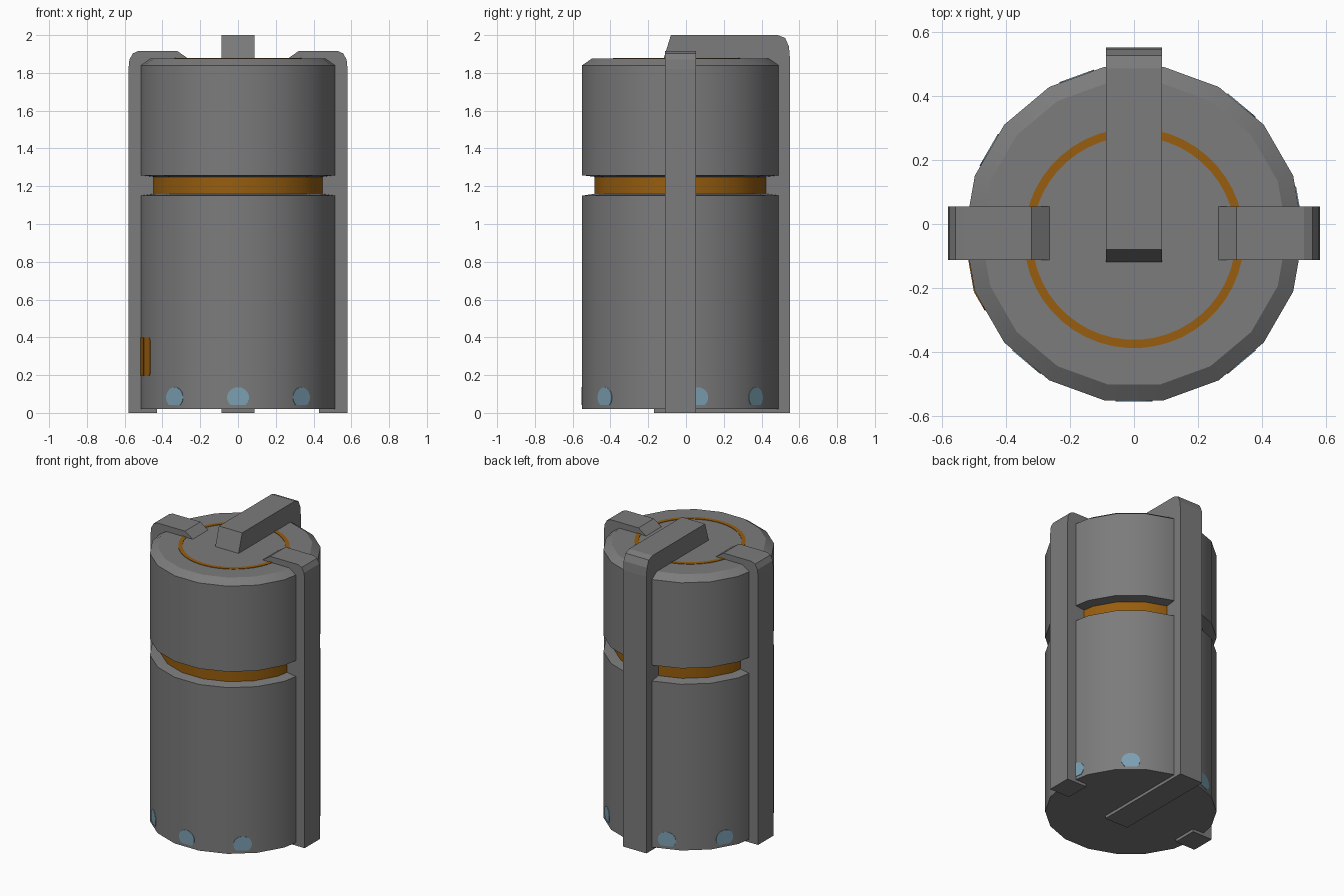
import bpy, bmesh, math

if "Cube" in bpy.data.objects:
    bpy.data.objects.remove(bpy.data.objects["Cube"])

CY = -0.03            # centre of the canister in y
R = 0.528             # canister corner radius
SIDES = 18


def material(name, rgb):
    m = bpy.data.materials.new(name)
    m.diffuse_color = (*rgb, 1)
    m.use_nodes = True
    m.node_tree.nodes["Principled BSDF"].inputs["Base Color"].default_value = m.diffuse_color
    return m


GREY = material("dull grey metal", (0.2, 0.2, 0.2))
ORANGE = material("burnt orange", (0.31, 0.11, 0.004))
BLUE = material("pale blue", (0.20, 0.35, 0.45))


def finish(name, bm, mats, smooth=False):
    bmesh.ops.recalc_face_normals(bm, faces=bm.faces)
    me = bpy.data.meshes.new(name)
    bm.to_mesh(me)
    bm.free()
    for m in mats:
        me.materials.append(m)
    ob = bpy.data.objects.new(name, me)
    bpy.context.collection.objects.link(ob)
    if smooth:
        bpy.context.view_layer.objects.active = ob
        ob.select_set(True)
        bpy.ops.object.shade_smooth_by_angle(angle=math.radians(32))
        ob.select_set(False)
    return ob


def ring(bm, r, z, n, cy):
    step = 2 * math.pi / n
    return [bm.verts.new((r * math.sin((i + .5) * step), cy - r * math.cos((i + .5) * step), z))
            for i in range(n)]


def bridge(bm, a, b):
    n = len(a)
    return [bm.faces.new((a[i], a[(i + 1) % n], b[(i + 1) % n], b[i])) for i in range(n)]


def extrude_profile(name, pts, place, lo, hi):
    """Solid from a side profile, placed by a function of (along, z, across)."""
    bm = bmesh.new()
    a = [bm.verts.new(place(p, z, lo)) for p, z in pts]
    b = [bm.verts.new(place(p, z, hi)) for p, z in pts]
    bridge(bm, a, b)
    bm.faces.new(a)
    bm.faces.new(b)
    return finish(name, bm, [GREY])


def facet_plate(name, angle, pts, mat):
    """Thin painted plate lying on the canister facet at an angle from the front."""
    a = math.radians(angle)
    d = R * math.cos(math.pi / SIDES)
    bm = bmesh.new()
    rows = []
    for off in (-0.002, 0.003):
        rows.append([bm.verts.new(((d + off) * math.sin(a) + u * math.cos(a),
                                   CY - (d + off) * math.cos(a) + u * math.sin(a), z))
                     for u, z in pts])
    bridge(bm, *rows)
    for r in rows:
        bm.faces.new(r)
    return finish(name, bm, [mat])


# Canister with an orange groove and chamfered top
bm = bmesh.new()
profile = [(R, .02), (R, 1.15), (.462, 1.16), (.462, 1.25), (R, 1.258), (R, 1.84), (.477, 1.875)]
rings = [ring(bm, r, z, SIDES, CY) for r, z in profile]
for k in range(len(rings) - 1):
    for f in bridge(bm, rings[k], rings[k + 1]):
        f.material_index = 1 if k == 2 else 0
bm.faces.new(rings[0])
bm.faces.new(rings[-1])
finish("canister", bm, [GREY, ORANGE], smooth=True)

# Thin orange circle on the lid
bm = bmesh.new()
loops = [ring(bm, r, z, 48, -.044) for r, z in
         [(.317, 1.873), (.343, 1.873), (.343, 1.878), (.317, 1.878)]]
for k in range(4):
    bridge(bm, loops[k], loops[(k + 1) % 4])
finish("lid_circle", bm, [ORANGE])

# Side clamps, mirrored
clamp = [(.43, 0), (.58, 0), (.58, 1.82), (.575, 1.87), (.557, 1.903), (.53, 1.915),
         (.32, 1.915), (.26, 1.873), (.26, 1.865), (.43, 1.82)]
for side, s in (("right", 1), ("left", -1)):
    extrude_profile(side + "_clamp", clamp, lambda p, z, t: (s * p, t, z), -.112, .054)

# Large back bracket, hooked over the lid and under the base
bracket = [(.55, 0), (.55, 1.88), (.545, 1.94), (.525, 1.985), (.485, 2), (-.08, 2),
           (-.12, 1.87), (.36, 1.82), (.36, .03), (-.17, .03), (-.17, 0)]
extrude_profile("back_bracket", bracket, lambda p, z, t: (t, p, z), -.0875, .0875)

# Blue lights round the base: circles with a flat bottom
dot = [(.058 * math.cos(math.radians(t)), .082 + .054 * math.sin(math.radians(t)))
       for t in range(-50, 231, 20)]
for angle in (0, 40, 100, 140, 200, 240, 320):
    facet_plate("base_light_%d" % angle, angle, dot, BLUE)

# Orange label wrapping a corner beside the left clamp
facet_plate("label_front", -60, [(-.0917, .195), (-.038, .195), (-.024, .215), (-.024, .38),
                                 (-.038, .4), (-.0917, .4)], ORANGE)
facet_plate("label_side", -80, [(-.02, .195), (.0917, .195), (.0917, .4), (-.02, .4)], ORANGE)
